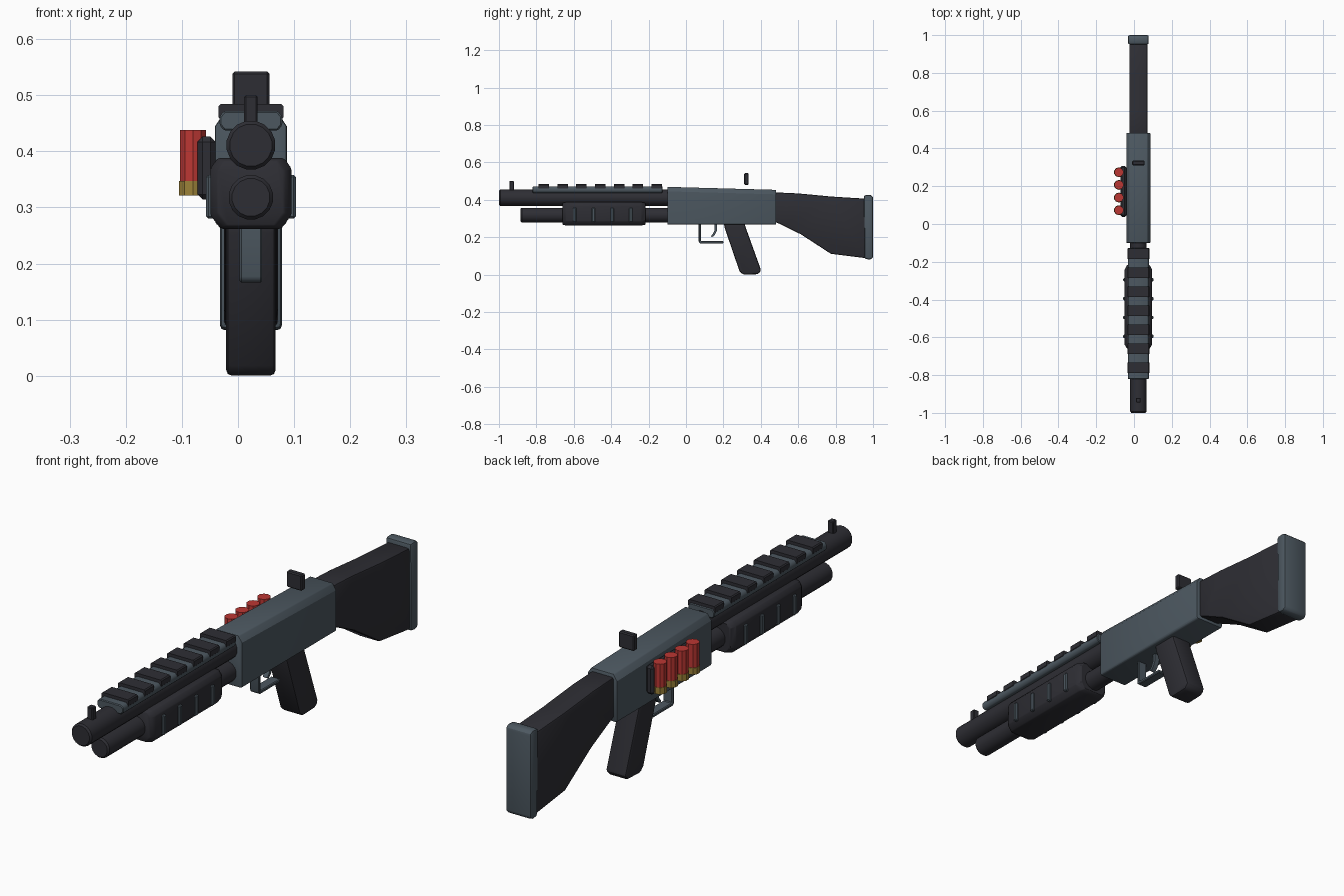
import bpy, bmesh, math

if "Cube" in bpy.data.objects:
    bpy.data.objects.remove(bpy.data.objects["Cube"])

CX = 0.023  # the gun's own centre plane (shells push the bounds to the left)


def material(name, rgb):
    m = bpy.data.materials.new(name)
    m.diffuse_color = (*rgb, 1)
    m.use_nodes = True
    m.node_tree.nodes["Principled BSDF"].inputs["Base Color"].default_value = m.diffuse_color
    return m


DARK = material("black polymer", (0.027, 0.027, 0.034))
STEEL = material("blue grey steel", (0.073, 0.097, 0.118))
RED = material("shell red", (0.50, 0.038, 0.033))
BRASS = material("shell brass", (0.33, 0.22, 0.04))


def finish(name, bm, mat, bevel=0.0, segments=2):
    bmesh.ops.recalc_face_normals(bm, faces=bm.faces)
    me = bpy.data.meshes.new(name)
    bm.to_mesh(me)
    bm.free()
    me.materials.append(mat)
    ob = bpy.data.objects.new(name, me)
    bpy.context.collection.objects.link(ob)
    bpy.ops.object.select_all(action='DESELECT')
    ob.select_set(True)
    bpy.context.view_layer.objects.active = ob
    if bevel:
        b = ob.modifiers.new("bevel", 'BEVEL')
        b.width, b.segments = bevel, segments
        b.limit_method, b.angle_limit = 'ANGLE', math.radians(35)
        bpy.ops.object.modifier_apply(modifier="bevel")
    bpy.ops.object.shade_smooth_by_angle(angle=math.radians(30))
    return ob


def loft(name, rings, mat, bevel=0.0, segments=2):
    """Skin matching rings of points and cap both ends."""
    bm = bmesh.new()
    loops = [[bm.verts.new(p) for p in r] for r in rings]
    n = len(loops[0])
    for a, b in zip(loops, loops[1:]):
        for i in range(n):
            j = (i + 1) % n
            bm.faces.new((a[i], a[j], b[j], b[i]))
    bm.faces.new(loops[0])
    bm.faces.new(loops[-1])
    return finish(name, bm, mat, bevel, segments)


def side_profile(name, pts, half, mat, bevel=0.0, segments=2):
    """Extrude a (y, z) outline across the gun."""
    return loft(name, [[(CX + s * half, y, z) for y, z in pts] for s in (-1, 1)],
                mat, bevel, segments)


def box(name, x0, x1, y0, y1, z0, z1, mat, bevel=0.0, segments=1):
    rings = [[(x, y0, z0), (x, y1, z0), (x, y1, z1), (x, y0, z1)] for x in (x0, x1)]
    return loft(name, rings, mat, bevel, segments)


def octagon(y, half, z0, z1, top, bottom):
    """Cross-section with (inset, drop) chamfers at top and bottom."""
    (tx, tz), (bx, bz) = top, bottom
    right = [(half - bx, z0), (half, z0 + bz), (half, z1 - tz), (half - tx, z1)]
    return [(CX + x, y, z) for x, z in right] + [(CX - x, y, z) for x, z in reversed(right)]


def ring(r, t, cx, c2, axis, n):
    out = []
    for i in range(n):
        a = 2 * math.pi * (i + 0.5) / n
        u, v = r * math.cos(a), r * math.sin(a)
        out.append((cx + u, t, c2 + v) if axis == 'y' else (cx + u, c2 + v, t))
    return out


def turned(name, stations, cx, c2, axis, mat, n=16):
    """Round part from (position along axis, radius) pairs."""
    return loft(name, [ring(r, t, cx, c2, axis, n) for t, r in stations], mat)


# Barrel and magazine tube
turned("barrel", [(-1.0, 0.038), (-0.993, 0.044), (-0.09, 0.044)], CX, 0.411, 'y', DARK)
turned("magazine_tube", [(-0.885, 0.034), (-0.878, 0.040), (-0.09, 0.040)], CX, 0.318, 'y', DARK)

# Pump fore-end with chamfered ends
fore = [(-0.66, 0.012), (-0.64, 0), (-0.24, 0), (-0.217, 0.012)]
loft("pump_fore_end",
     [octagon(y, 0.072 - d, 0.262 + d * 0.4, 0.388 - d * 0.4, (0.013, 0.018), (0.018, 0.024))
      for y, d in fore], DARK, 0.003, 1)

# Grip ribs on both sides of the fore-end
for i in range(4):
    y = -0.595 + i * 0.1
    for side, s in (("left", -1), ("right", 1)):
        xs = sorted((CX + s * 0.062, CX + s * 0.080))
        box(f"fore_end_rib_{side}_{i + 1}", *xs, y - 0.009, y + 0.009, 0.28, 0.358, STEEL, 0.004)

# Top rail: base and raised teeth
loft("rail_base",
     [octagon(y, 0.056, 0.437, 0.472, (0.008, 0.010), (0.008, 0.010)) for y in (-0.82, -0.126)],
     STEEL, 0.003, 1)
for i in range(7):
    y = -0.76 + i * 0.1005
    loft(f"rail_tooth_{i + 1}",
         [octagon(t, 0.058, 0.457, 0.484, (0.004, 0.004), (0.004, 0.004))
          for t in (y - 0.028, y + 0.028)], DARK)

# Sights
box("front_sight", CX - 0.012, CX + 0.012, -0.945, -0.92, 0.44, 0.50, DARK, 0.003)
box("rear_sight", CX - 0.033, CX + 0.033, 0.311, 0.335, 0.48, 0.542, DARK, 0.004)

# Receiver, sloping slightly down to the rear
loft("receiver",
     [octagon(y, 0.064, 0.267, top, (0.016, 0.024), (0.006, 0.006))
      for y, top in ((-0.10, 0.469), (0.482, 0.453))], STEEL, 0.008, 2)

# Stock and butt pad
side_profile("stock", [(0.47, 0.44), (0.60, 0.434), (0.78, 0.417), (0.96, 0.406), (0.96, 0.088),
                       (0.775, 0.111), (0.615, 0.215), (0.52, 0.262), (0.47, 0.285)],
             0.048, DARK, 0.008)
side_profile("butt_pad", [(0.951, 0.424), (0.985, 0.426), (1.0, 0.418), (1.0, 0.09),
                          (0.985, 0.08), (0.955, 0.084)], 0.055, STEEL, 0.009)

# Pistol grip
side_profile("pistol_grip", [(0.203, 0.28), (0.313, 0.28), (0.318, 0.255), (0.402, 0.022),
                             (0.385, 0.002), (0.305, 0.0), (0.286, 0.018), (0.205, 0.255)],
             0.044, DARK, 0.010)

# Trigger guard and trigger
side_profile("trigger_guard", [(0.068, 0.275), (0.068, 0.174), (0.076, 0.166), (0.20, 0.166),
                               (0.20, 0.179), (0.080, 0.179), (0.080, 0.275)],
             0.020, STEEL, 0.003, 1)
side_profile("trigger", [(0.153, 0.275), (0.167, 0.275), (0.165, 0.235), (0.155, 0.213),
                         (0.140, 0.200), (0.133, 0.205), (0.145, 0.220), (0.153, 0.238)],
             0.010, STEEL)

# Side saddle carrying four spare shells
box("shell_holder", -0.072, -0.040, 0.038, 0.308, 0.314, 0.426, DARK, 0.009)
for i in range(4):
    y = 0.073 + i * 0.067
    turned(f"shell_hull_{i + 1}", [(0.345, 0.0245), (0.438, 0.0245)], -0.080, y, 'z', RED, 10)
    turned(f"shell_base_{i + 1}", [(0.321, 0.0265), (0.347, 0.0265)], -0.080, y, 'z', BRASS, 10)
